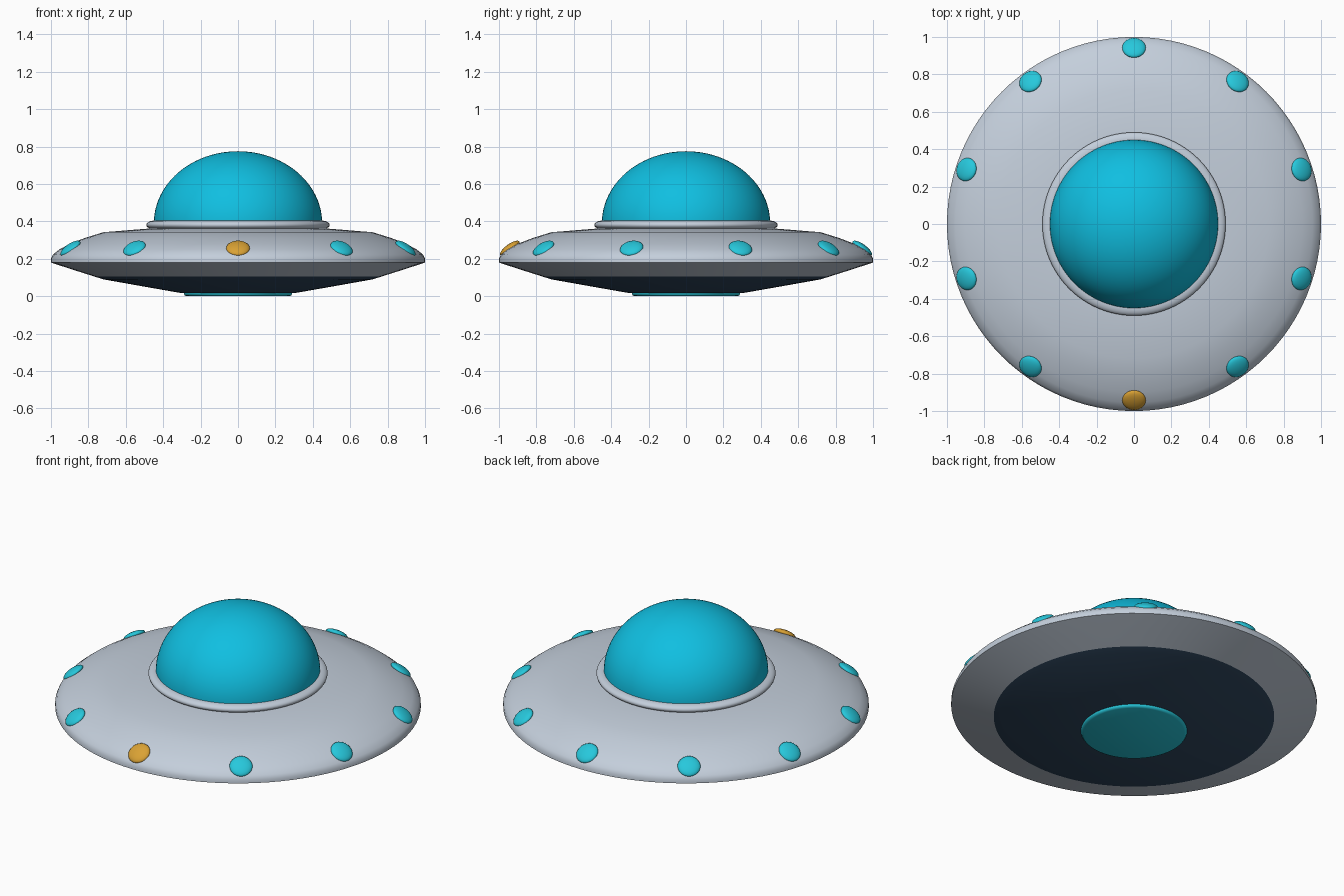
import bpy, bmesh, math
from mathutils import Matrix, Vector

if "Cube" in bpy.data.objects:
    bpy.data.objects.remove(bpy.data.objects["Cube"])

SEG = 96


def material(name, rgb):
    m = bpy.data.materials.new(name)
    m.diffuse_color = (*rgb, 1)
    m.use_nodes = True
    m.node_tree.nodes["Principled BSDF"].inputs["Base Color"].default_value = m.diffuse_color
    return m


SILVER = material("silver_grey", (0.55, 0.62, 0.71))
DARK = material("dark_navy", (0.03, 0.065, 0.117))
DOME = material("dome_blue", (0.005, 0.52, 0.75))
CYAN = material("light_cyan", (0.02, 0.578, 0.716))
AMBER = material("amber", (0.70, 0.36, 0.034))


def finish(name, bm, mats, angle=40):
    bmesh.ops.recalc_face_normals(bm, faces=bm.faces)
    me = bpy.data.meshes.new(name)
    bm.to_mesh(me)
    bm.free()
    for m in mats:
        me.materials.append(m)
    ob = bpy.data.objects.new(name, me)
    bpy.context.collection.objects.link(ob)
    bpy.ops.object.select_all(action='DESELECT')
    ob.select_set(True)
    bpy.context.view_layer.objects.active = ob
    bpy.ops.object.shade_smooth_by_angle(angle=math.radians(angle))
    return ob


def lathe(name, profile, mats, rule=None, angle=40):
    """Revolve (radius, height) points about z; rule picks a material index per face."""
    bm = bmesh.new()
    vs = [bm.verts.new((r, 0, z)) for r, z in profile]
    es = [bm.edges.new(p) for p in zip(vs, vs[1:])]
    bmesh.ops.spin(bm, geom=vs + es, cent=(0, 0, 0), axis=(0, 0, 1),
                   angle=2 * math.pi, steps=SEG, use_merge=True)
    bmesh.ops.remove_doubles(bm, verts=bm.verts, dist=1e-5)
    if rule:
        for f in bm.faces:
            f.material_index = rule(f.calc_center_median())
    return finish(name, bm, mats, angle)


# saucer hull with dark underside
lathe("hull", [(0, 0.37), (0.32, 0.37), (0.50, 0.36), (0.72, 0.342), (0.82, 0.311),
               (0.90, 0.28), (0.955, 0.25), (0.99, 0.222), (1.0, 0.20), (1.0, 0.18),
               (0.90, 0.147), (0.767, 0.105), (0.72, 0.09), (0.50, 0.051),
               (0.30, 0.016), (0, 0.016)],
      [SILVER, DARK],
      lambda c: 1 if c.z < 0.105 and c.xy.length < 0.765 else 0)

# glass dome
lathe("dome", [(0.45 * math.cos(t), 0.39 + 0.385 * math.sin(t))
               for t in [math.pi / 2 * i / 24 for i in range(25)]] , [DOME])

# collar ring around the dome
lathe("collar", [(0.45 + 0.04 * math.cos(t), 0.381 + 0.023 * math.sin(t))
                 for t in [2 * math.pi * i / 20 for i in range(21)]], [SILVER], angle=60)

# glowing disc under the hull
lathe("belly_light", [(0, 0.03), (0.29, 0.03), (0.29, 0.012), (0.285, 0.004),
                      (0.275, 0), (0, 0)], [CYAN], angle=50)

# ring of ten rim lights, the front one amber
for i in range(10):
    a = -math.pi / 2 + i * math.pi / 5
    bm = bmesh.new()
    bmesh.ops.create_uvsphere(bm, u_segments=28, v_segments=14, radius=1)
    place = (Matrix.Rotation(a, 4, 'Z') @ Matrix.Translation(Vector((0.942, 0, 0.256)))
             @ Matrix.Rotation(math.radians(36), 4, 'Y')
             @ Matrix.Diagonal((0.063, 0.063, 0.022, 1)))
    bmesh.ops.transform(bm, matrix=place, verts=bm.verts)
    finish(f"rim_light_{i + 1}", bm, [AMBER if i == 0 else CYAN], 60)
